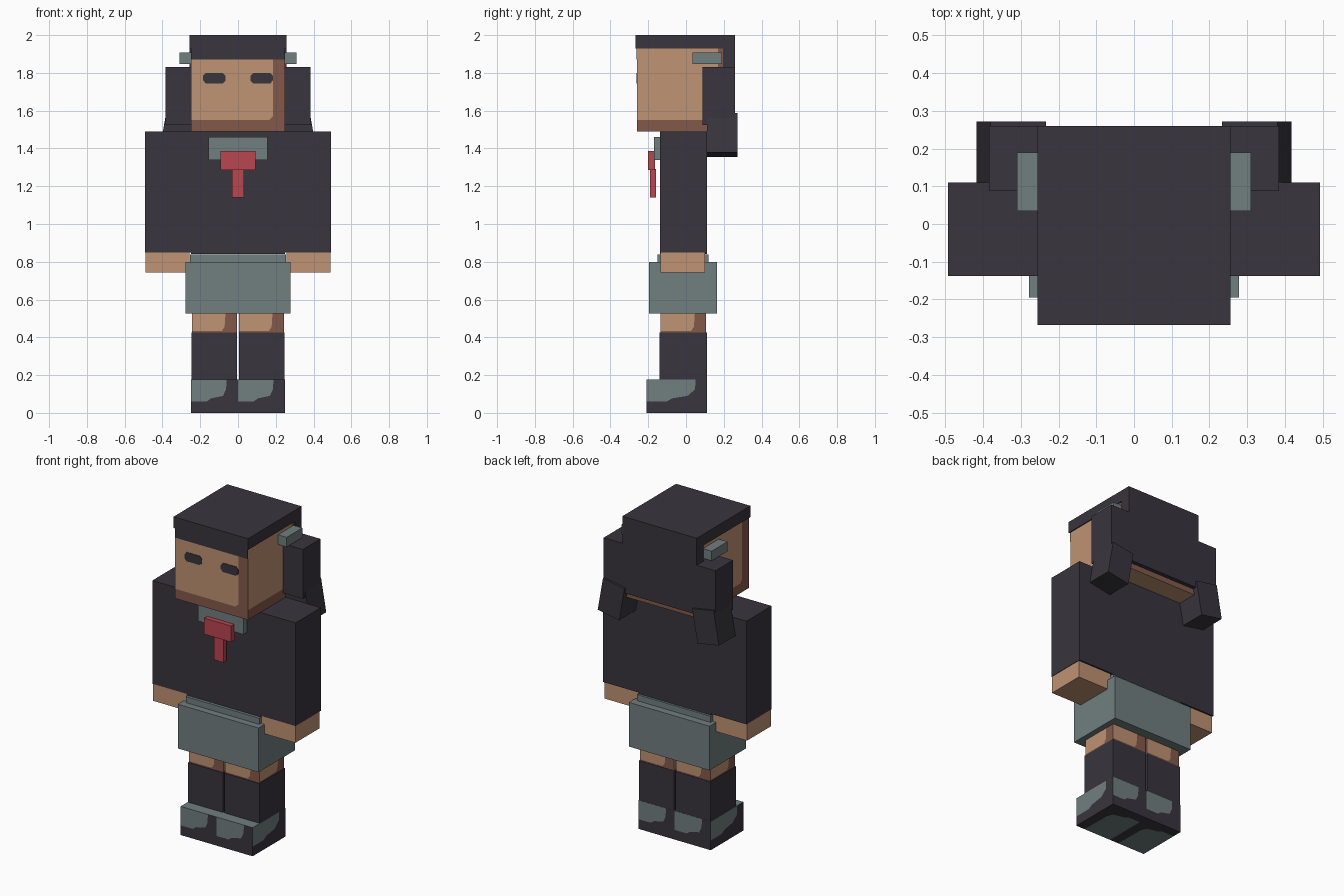
import bpy, bmesh, math
from mathutils import Vector

if "Cube" in bpy.data.objects:
    bpy.data.objects.remove(bpy.data.objects["Cube"], do_unlink=True)


def material(name, rgb):
    lin = [((c / 255 + 0.055) / 1.055) ** 2.4 for c in rgb] + [1.0]
    m = bpy.data.materials.new(name)
    m.use_nodes = True
    m.diffuse_color = lin
    m.node_tree.nodes["Principled BSDF"].inputs["Base Color"].default_value = lin
    return m


DARK = material("charcoal", (56, 53, 61))
SKIN = material("skin", (191, 147, 115))
BROWN = material("skin_shade", (131, 89, 74))
GREY = material("slate_grey", (113, 126, 127))
RED = material("red", (184, 70, 80))


def finish(name, bm, mats):
    me = bpy.data.meshes.new(name)
    bm.to_mesh(me)
    bm.free()
    for m in mats:
        me.materials.append(m)
    ob = bpy.data.objects.new(name, me)
    bpy.context.collection.objects.link(ob)
    return ob


def box(name, x, y, z, mat, tilt=0.0):
    """Box from (min, max) ranges, optionally tilted about y."""
    bm = bmesh.new()
    bmesh.ops.create_cube(bm, size=1)
    for v in bm.verts:
        v.co = Vector((v.co.x * (x[1] - x[0]), v.co.y * (y[1] - y[0]), v.co.z * (z[1] - z[0])))
    ob = finish(name, bm, [mat])
    ob.location = (sum(x) / 2, sum(y) / 2, sum(z) / 2)
    ob.rotation_euler.y = tilt
    return ob


def two_tone_box(name, x, y, z, main, edge, path, split_bottom=False):
    """Box whose faces carry an L-shaped second colour along the right and lower edges."""
    bm = bmesh.new()

    def face(pts, index):
        bm.faces.new([bm.verts.new(p) for p in pts]).material_index = index

    def split(origin, u, v):
        w, h = u.length, v.length
        cut = path(w, h)
        for pts, index in ((cut + [(0, h)], 0),
                           ([(0, 0), (w, 0), (w, h)] + cut[::-1], 1)):
            face([origin + u * (a / w) + v * (b / h) for a, b in pts], index)

    (x0, x1), (y0, y1), (z0, z1) = x, y, z
    ring = [(x0, y0), (x1, y0), (x1, y1), (x0, y1)]
    for i, a in enumerate(ring):
        b = ring[(i + 1) % 4]
        split(Vector((*a, z0)), Vector((b[0] - a[0], b[1] - a[1], 0)), Vector((0, 0, z1 - z0)))
    face([(*p, z1) for p in ring], 0)
    if split_bottom:
        split(Vector((x0, y1, z0)), Vector((x1 - x0, 0, 0)), Vector((0, y0 - y1, 0)))
    else:
        face([(*p, z0) for p in reversed(ring)], 0)
    bmesh.ops.remove_doubles(bm, verts=bm.verts[:], dist=1e-5)
    return finish(name, bm, [main, edge])


def head_path(w, h):
    return [(0, .06), (w - .085, .06), (w - .065, .08), (w - .065, h)]


def leg_path(w, h):
    return [(0, .008), (w - .08, .008), (w - .065, .03), (w - .06, h)]


def shoe_path(w, h):
    return [(0, .06), (w * .33, .06), (w * .43, .077), (w * .68, .09), (w - .063, .125), (w - .06, h)]


# Head, fringe and eyes
two_tone_box("head", (-.25, .25), (-.26, .235), (1.49, 1.94), SKIN, BROWN, head_path)
box("fringe", (-.25, .25), (-.263, -.258), (1.87, 1.935), DARK)
for side, cx in (("left", .125), ("right", -.125)):
    bm = bmesh.new()
    outline = [(-.06, .012), (-.06, -.012), (-.045, -.028), (.045, -.028),
               (.06, -.012), (.06, .012), (.045, .028), (-.045, .028)]
    plate = bm.faces.new([bm.verts.new((cx + a, -.263, 1.772 + b)) for a, b in outline])
    ext = bmesh.ops.extrude_face_region(bm, geom=[plate])
    for v in ext["geom"]:
        if isinstance(v, bmesh.types.BMVert):
            v.co.y += .005
    bmesh.ops.recalc_face_normals(bm, faces=bm.faces[:])
    finish(side + "_eye", bm, [DARK])

# Hair
box("hair_cap", (-.256, .256), (-.268, .26), (1.93, 2.0), DARK)
box("hair_back", (-.256, .256), (.195, .26), (1.525, 1.935), DARK)

# Torso, collar and bow
box("torso", (-.25, .25), (-.138, .11), (.84, 1.49), DARK)
box("collar", (-.157, .157), (-.17, -.135), (1.34, 1.46), GREY)
box("bow", (-.093, .093), (-.2, -.163), (1.287, 1.387), RED)
box("bow_tail", (-.033, .033), (-.19, -.158), (1.14, 1.29), RED)

# Skirt
box("waistband", (-.253, .253), (-.152, .12), (.78, .838), GREY)
box("skirt", (-.278, .278), (-.195, .165), (.525, .8), GREY)

# Paired parts
for side, s in (("left", 1), ("right", -1)):
    def span(a, b):
        return tuple(sorted((s * a, s * b)))

    box(side + "_hair_tie", span(.25, .31), (.035, .19), (1.847, 1.907), GREY)
    box(side + "_pigtail", span(.25, .385), (.087, .26), (1.525, 1.832), DARK)
    box(side + "_pigtail_end", span(.25, .4), (.11, .272), (1.365, 1.575), DARK,
        tilt=-s * math.radians(10))
    box(side + "_sleeve", span(.25, .493), (-.138, .11), (.848, 1.49), DARK)
    box(side + "_hand", span(.257, .49), (-.136, .1), (.742, .85), SKIN)
    two_tone_box(side + "_knee", span(.006, .243), (-.136, .107), (.425, .53), SKIN, BROWN, leg_path)
    box(side + "_sock", span(.006, .246), (-.14, .11), (.17, .425), DARK)
    two_tone_box(side + "_shoe", span(0, .248), (-.21, .111), (0, .178), GREY, DARK,
                 shoe_path, split_bottom=True)
